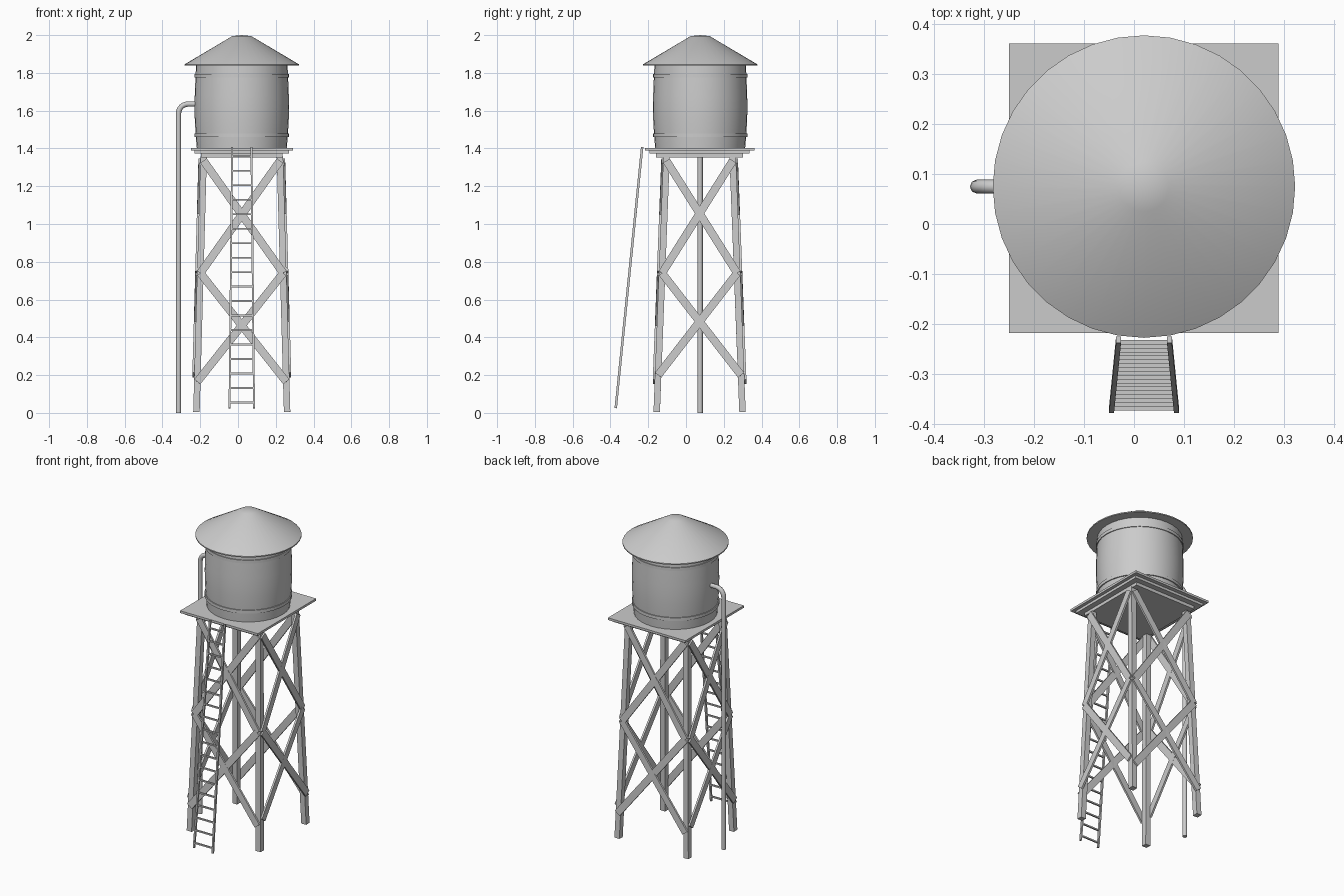
import bpy, bmesh, math
from mathutils import Vector, Matrix

if "Cube" in bpy.data.objects:
    bpy.data.objects.remove(bpy.data.objects["Cube"])

CX, CY = 0.02, 0.072          # tower axis
Z0, Z1 = 0.005, 1.355         # leg foot and leg top


def make_object(name, bm, smooth=False):
    bmesh.ops.recalc_face_normals(bm, faces=bm.faces)
    mesh = bpy.data.meshes.new(name)
    bm.to_mesh(mesh)
    bm.free()
    ob = bpy.data.objects.new(name, mesh)
    bpy.context.collection.objects.link(ob)
    if smooth:
        bpy.context.view_layer.objects.active = ob
        ob.select_set(True)
        bpy.ops.object.shade_smooth_by_angle(angle=math.radians(35))
        ob.select_set(False)
    return ob


def beam(name, a, b, width, thick, out):
    """Box from a to b; thick is measured along the outward direction."""
    a, b = Vector(a), Vector(b)
    d = (b - a).normalized()
    side = d.cross(Vector(out)).normalized()
    n = side.cross(d)
    rot = Matrix((side, n, d)).transposed().to_4x4()
    size = Matrix.Diagonal((width, thick, (b - a).length, 1))
    bm = bmesh.new()
    bmesh.ops.create_cube(bm, size=1, matrix=Matrix.Translation((a + b) / 2) @ rot @ size)
    return make_object(name, bm)


def slab(name, half_x, half_y, z0, z1):
    bm = bmesh.new()
    bmesh.ops.create_cube(bm, size=1, matrix=Matrix.Translation((CX, CY, (z0 + z1) / 2))
                          @ Matrix.Diagonal((2 * half_x, 2 * half_y, z1 - z0, 1)))
    return make_object(name, bm)


def lathe(name, profile, n=36, closed=False):
    bm = bmesh.new()
    vs = [bm.verts.new((r, 0, z)) for r, z in profile]
    edges = [bm.edges.new(p) for p in zip(vs, vs[1:])]
    if closed:
        edges.append(bm.edges.new((vs[-1], vs[0])))
    bmesh.ops.spin(bm, geom=vs + edges, axis=(0, 0, 1), cent=(0, 0, 0),
                   angle=2 * math.pi, steps=n, use_duplicate=False)
    bmesh.ops.remove_doubles(bm, verts=bm.verts, dist=1e-5)
    ob = make_object(name, bm, True)
    ob.location = (CX, CY + 0.003, 0)
    return ob


# tank, hoops and roof
lathe("tank", [(0, 1.40), (0.238, 1.40), (0.244, 1.47), (0.249, 1.56), (0.25, 1.62),
               (0.249, 1.68), (0.245, 1.78), (0.242, 1.845), (0, 1.845)])
for z in (1.47, 1.785):
    lathe("tank_hoop", [(0.24, z - 0.01), (0.25, z - 0.01), (0.25, z + 0.01), (0.24, z + 0.01)],
          closed=True)
lathe("roof", [(0, 1.838), (0.303, 1.838), (0.303, 1.845), (0.05, 1.995), (0, 2.0)])

# stepped platform
slab("platform_deck", 0.27, 0.29, 1.388, 1.402)
slab("platform_middle", 0.25, 0.265, 1.372, 1.388)
slab("platform_base", 0.215, 0.23, 1.352, 1.372)


def leg_offset(z):
    t = (z - Z0) / (Z1 - Z0)
    return 0.24 - 0.038 * t, 0.227 - 0.052 * t


def leg_point(sx, sy, z, push_x=0, push_y=0):
    ox, oy = leg_offset(z)
    return (CX + sx * (ox + push_x), CY + sy * (oy + push_y), z)


# splayed legs
for sx in (-1, 1):
    for sy in (-1, 1):
        beam("leg", leg_point(sx, sy, Z0), leg_point(sx, sy, Z1), 0.034, 0.034, (0, sy, 0))

# cross braces on all four sides, two tiers
PUSH = 0.021
for lo, hi in ((0.165, 0.74), (0.74, 1.335)):
    for s in (-1, 1):
        for d in (-1, 1):
            beam("front_back_brace", leg_point(-d, s, lo, 0, PUSH),
                 leg_point(d, s, hi, 0, PUSH), 0.042, 0.012, (0, s, 0))
            beam("side_brace", leg_point(s, -d, lo + 0.035 * (lo < 0.5), PUSH, 0),
                 leg_point(s, d, hi, PUSH, 0), 0.042, 0.012, (s, 0, 0))

# leaning ladder, narrower at the top
foot, top = Vector((0, -0.372, 0.025)), Vector((0, -0.232, 1.408))
for s in (-1, 1):
    beam("ladder_rail", foot + Vector((CX + s * 0.065, 0, 0)),
         top + Vector((CX + s * 0.051, 0, 0)), 0.010, 0.013, (0, -1, 0))
for i in range(18):
    t = (0.055 + i * 0.0767 - foot.z) / (top.z - foot.z)
    p = foot.lerp(top, t)
    w = 0.065 - 0.014 * t
    beam("ladder_rung", p + Vector((CX - w, 0, 0)), p + Vector((CX + w, 0, 0)),
         0.009, 0.009, (0, -1, 0))

# water pipe with elbow
curve = bpy.data.curves.new("water_pipe", "CURVE")
curve.dimensions = "3D"
curve.bevel_depth = 0.014
curve.bevel_resolution = 2
curve.use_fill_caps = True
R, PX, PZ = 0.05, -0.315, 1.635
path = [(PX, 0)] + [(PX + R - R * math.cos(a), PZ - R + R * math.sin(a))
                    for a in (i * math.pi / 12 for i in range(7))] + [(-0.2, PZ)]
spline = curve.splines.new("POLY")
spline.points.add(len(path) - 1)
for pt, (x, z) in zip(spline.points, path):
    pt.co = (x, CY + 0.003, z, 1)
pipe = bpy.data.objects.new("water_pipe", curve)
bpy.context.collection.objects.link(pipe)
